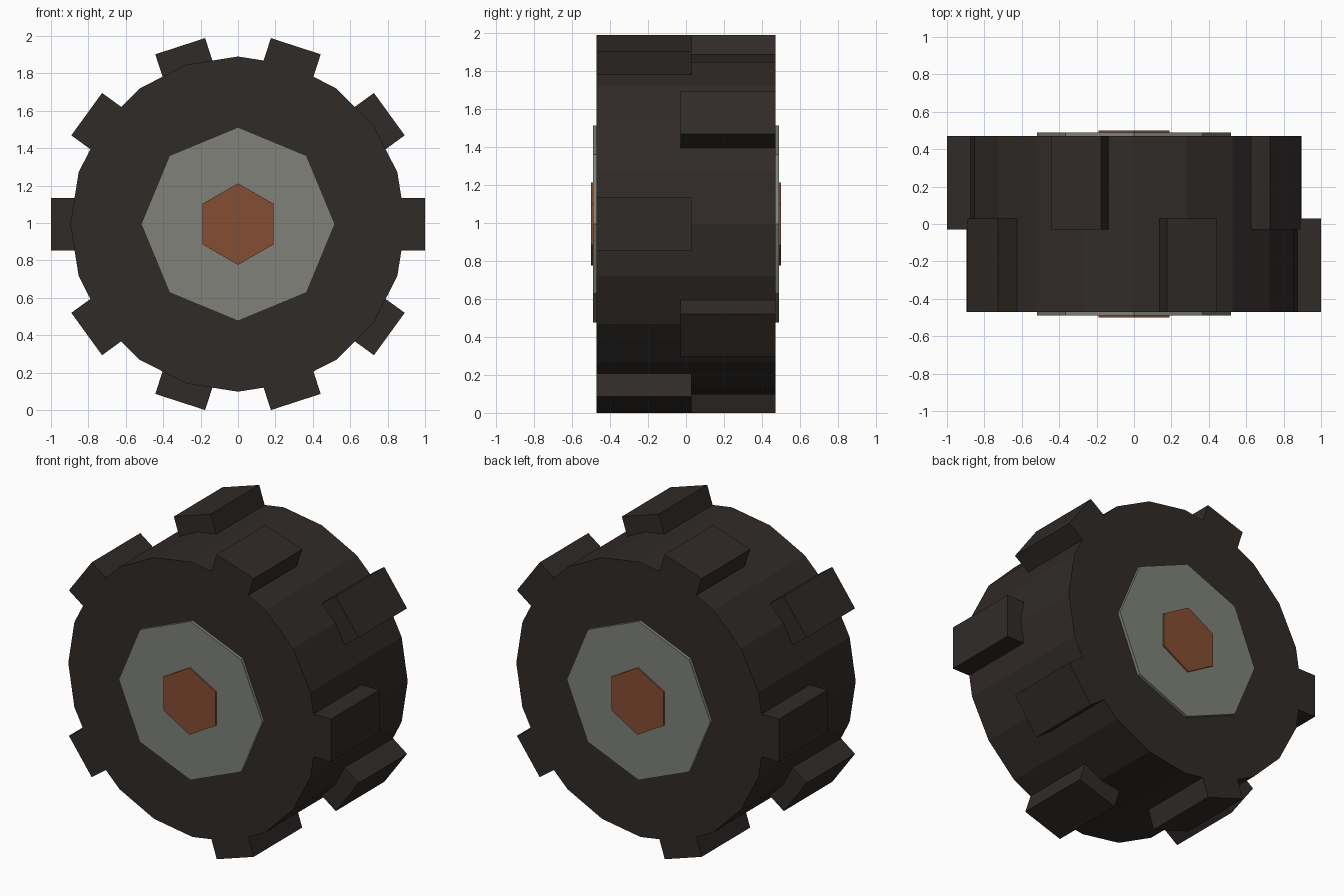
import bpy, math
from mathutils import Matrix

if "Cube" in bpy.data.objects:
    bpy.data.objects.remove(bpy.data.objects["Cube"])

CZ = 0.994  # axle height


def material(name, rgb):
    m = bpy.data.materials.new(name)
    m.diffuse_color = (*rgb, 1)
    m.use_nodes = True
    m.node_tree.nodes["Principled BSDF"].inputs["Base Color"].default_value = m.diffuse_color
    return m


rubber = material("rubber", (0.030, 0.024, 0.021))
metal = material("metal", (0.21, 0.22, 0.19))
rust = material("rust", (0.23, 0.075, 0.032))


def prism(name, sides, radius, depth, mat):
    """Flat-shaded disc along y with one corner pointing straight up."""
    bpy.ops.mesh.primitive_cylinder_add(vertices=sides, radius=radius, depth=depth,
                                        location=(0, 0, CZ), rotation=(math.pi / 2, 0, 0))
    ob = bpy.context.object
    # Put a corner at the top
    ob.data.transform(Matrix.Rotation(math.pi / 2, 4, 'Z') @ Matrix.Rotation(-math.pi / 2, 4, 'Z'))
    ob.name = name
    ob.data.materials.append(mat)
    return ob


def tread_lug(name, degrees, y):
    """Block on the rim, 0.28 wide and 0.5 long, reaching radius 1."""
    a = math.radians(degrees)
    r_in, r_out = 0.86, 1.0
    r = (r_in + r_out) / 2
    bpy.ops.mesh.primitive_cube_add(size=1, location=(r * math.cos(a), y, CZ + r * math.sin(a)),
                                    rotation=(0, -a, 0))
    ob = bpy.context.object
    ob.name = name
    ob.scale = (r_out - r_in, 0.5, 0.28)
    ob.data.materials.append(rubber)


# Tyre, hub plate and axle nut, showing on both sides
prism("tyre", 20, 0.896, 0.94, rubber)
prism("hub_plate", 8, 0.518, 0.98, metal)
prism("axle_nut", 6, 0.218, 1.0, rust)

# Tread lugs alternate between the front and back rows
for i in range(10):
    front = i % 2 == 0
    tread_lug(f"tread_lug_{'front' if front else 'back'}_{i // 2 + 1}", i * 36,
              -0.22 if front else 0.22)
